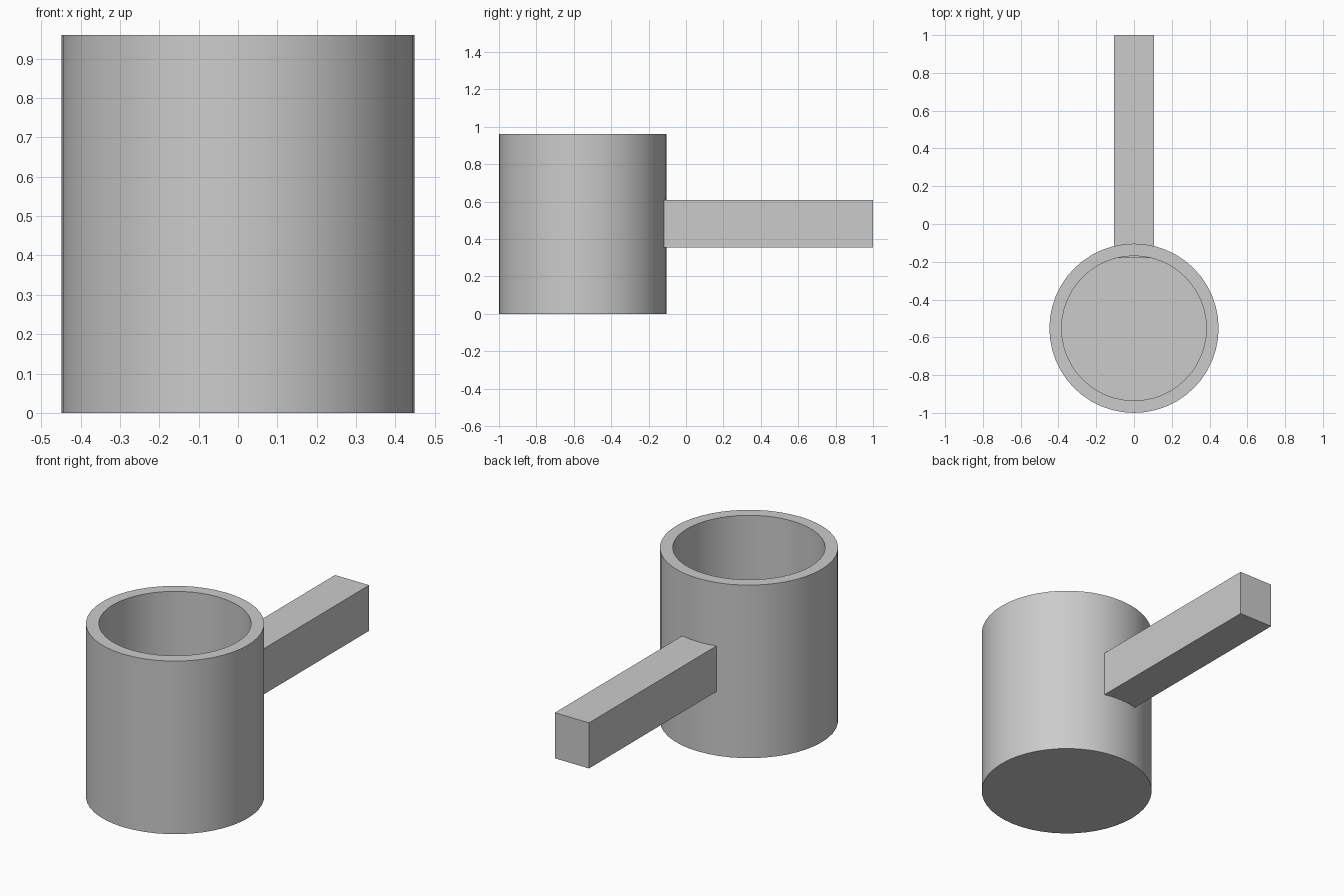
import bpy, bmesh, math

cube = bpy.data.objects.get("Cube")
if cube:
    bpy.data.objects.remove(cube, do_unlink=True)

GREY = (0.6, 0.6, 0.6, 1)
mat = bpy.data.materials.new("plain grey")
mat.use_nodes = True
mat.diffuse_color = GREY
mat.node_tree.nodes["Principled BSDF"].inputs["Base Color"].default_value = GREY

SIDES = 48
CUP_Y = -0.552


def make_object(name, bm):
    bmesh.ops.recalc_face_normals(bm, faces=bm.faces)
    mesh = bpy.data.meshes.new(name)
    bm.to_mesh(mesh)
    bm.free()
    mesh.materials.append(mat)
    obj = bpy.data.objects.new(name, mesh)
    bpy.context.collection.objects.link(obj)
    return obj


# Cup: wall profile turned into rings, closed by a base and an inner floor
bm = bmesh.new()
profile = [(0.448, 0), (0.448, 0.96), (0.383, 0.96), (0.383, 0.065)]
rings = []
for radius, z in profile:
    angles = [math.tau * i / SIDES for i in range(SIDES)]
    rings.append([bm.verts.new((radius * math.cos(a), CUP_Y + radius * math.sin(a), z))
                  for a in angles])
for low, high in zip(rings, rings[1:]):
    for i in range(SIDES):
        j = (i + 1) % SIDES
        bm.faces.new((low[i], low[j], high[j], high[i]))
bm.faces.new(rings[0])
bm.faces.new(rings[-1])
cup = make_object("cup", bm)

# Handle: straight bar whose inner end just breaks through the wall
bm = bmesh.new()
bmesh.ops.create_cube(bm, size=1)
start, end, bottom, top = -0.18, 1.0, 0.355, 0.608
bmesh.ops.scale(bm, verts=bm.verts, vec=(0.21, end - start, top - bottom))
bmesh.ops.translate(bm, verts=bm.verts, vec=(0, (start + end) / 2, (bottom + top) / 2))
make_object("handle", bm)

# Smooth the round wall, keep the rims crisp
bpy.ops.object.select_all(action="DESELECT")
cup.select_set(True)
bpy.context.view_layer.objects.active = cup
bpy.ops.object.shade_smooth_by_angle(angle=math.radians(30))
